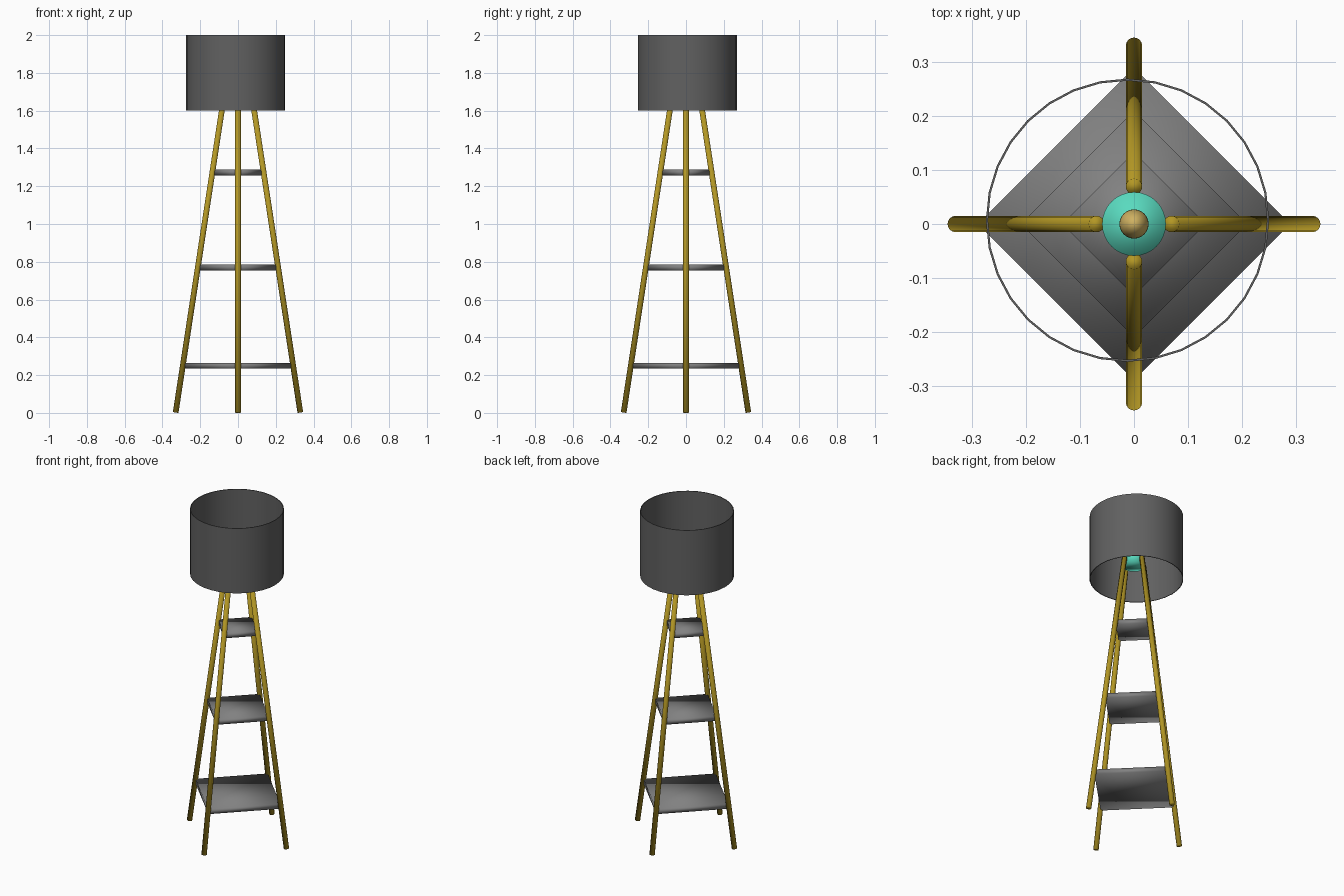
import bpy, math
from mathutils import Vector

if "Cube" in bpy.data.objects:
    bpy.data.objects.remove(bpy.data.objects["Cube"])


def material(name, rgb):
    m = bpy.data.materials.new(name)
    m.diffuse_color = (*rgb, 1)
    m.use_nodes = True
    m.node_tree.nodes["Principled BSDF"].inputs["Base Color"].default_value = m.diffuse_color
    return m


GOLD = material("gold", (0.45, 0.31, 0.018))
TEAL = material("teal", (0.1, 0.7, 0.52))
TAN = material("tan", (0.62, 0.44, 0.12))
GREY = material("shelf_grey", (0.22, 0.22, 0.22))
DARK = material("shade_grey", (0.12, 0.12, 0.12))


def finish(name, mat, full_smooth=True):
    o = bpy.context.object
    o.name = name
    o.data.materials.append(mat)
    if full_smooth:
        bpy.ops.object.shade_smooth()
    else:
        bpy.ops.object.shade_smooth_by_angle()
    return o


def rod(name, a, b, r, mat):
    a, b = Vector(a), Vector(b)
    d = b - a
    bpy.ops.mesh.primitive_cylinder_add(
        vertices=24, radius=r, depth=d.length, location=(a + b) / 2,
        rotation=d.to_track_quat('Z', 'Y').to_euler())
    return finish(name, mat)


# four splayed legs meeting at the lamp holder
FOOT, TOP, TOP_Z = 0.33, 0.069, 1.71
for i, side in enumerate(("right", "back", "left", "front")):
    c, s = round(math.cos(i * math.pi / 2)), round(math.sin(i * math.pi / 2))
    rod(side + "_leg", (FOOT * c, FOOT * s, 0.002),
        (TOP * c, TOP * s, TOP_Z), 0.015, GOLD)

# three square shelves with their corners on the legs
for name, z in (("lower", 0.25), ("middle", 0.77), ("upper", 1.273)):
    r = FOOT + (TOP - FOOT) * z / TOP_Z - 0.003
    bpy.ops.mesh.primitive_cylinder_add(vertices=4, radius=r, depth=0.03,
                                        location=(0, 0, z))
    finish(name + "_shelf", GREY)

# lamp holder between the leg tops
bpy.ops.mesh.primitive_cylinder_add(vertices=32, radius=0.059, depth=0.08,
                                    location=(0, 0, 1.72))
finish("lamp_holder", TEAL)

# small bulb
bpy.ops.mesh.primitive_uv_sphere_add(segments=32, ring_count=16, radius=0.027,
                                     location=(0, 0, 1.78))
finish("bulb", TAN).scale.z = 1.6

# open drum shade, slightly off centre, with a thin crisp-edged wall
bpy.ops.mesh.primitive_cylinder_add(vertices=32, radius=0.262, depth=0.4,
                                    end_fill_type='NOTHING',
                                    location=(-0.012, 0.007, 1.8))
wall = bpy.context.object.modifiers.new("wall", 'SOLIDIFY')
wall.thickness = 0.004
wall.offset = -1
bpy.ops.object.modifier_apply(modifier="wall")
finish("lamp_shade", DARK, full_smooth=False)
